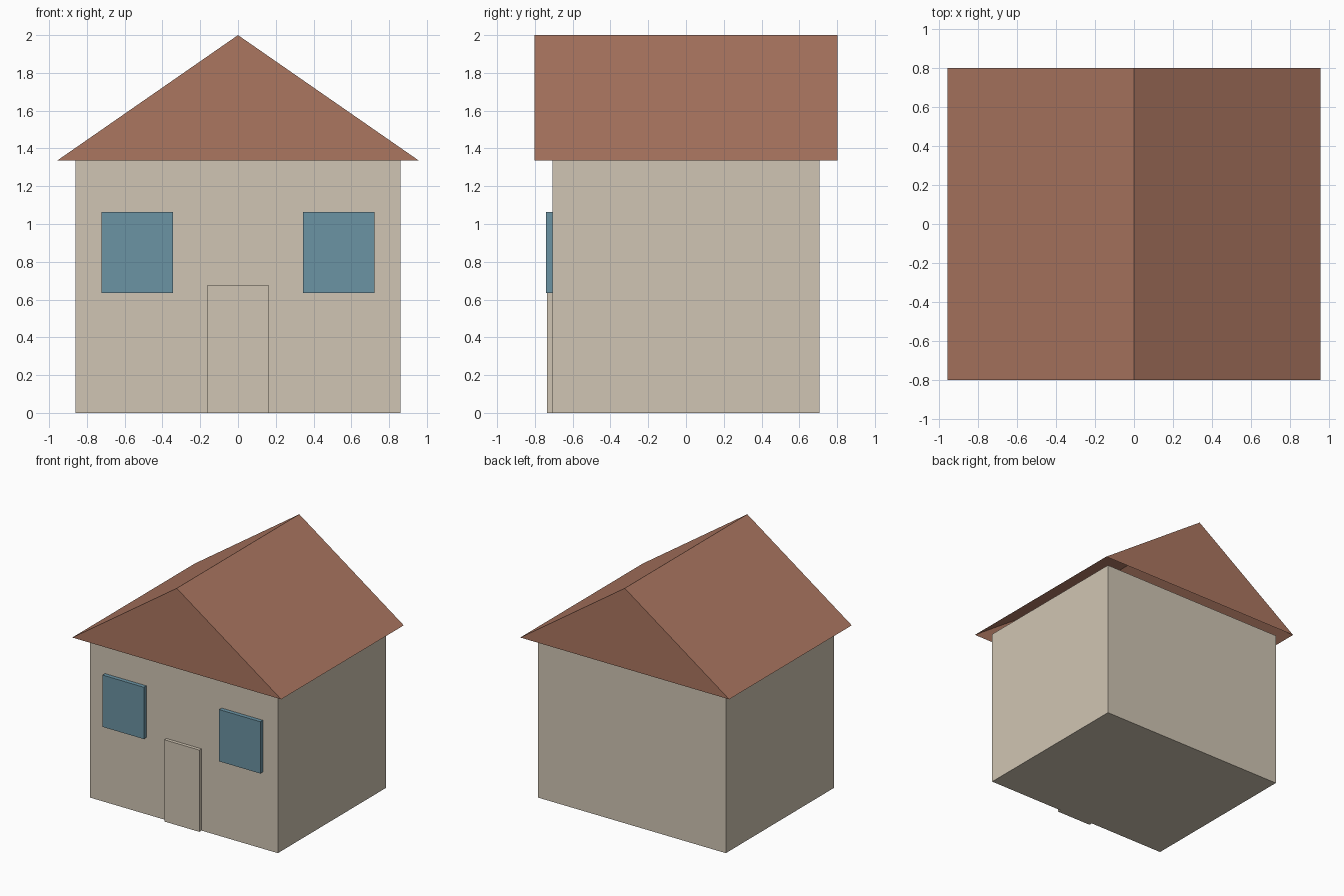
import bpy, bmesh

if "Cube" in bpy.data.objects:
    bpy.data.objects.remove(bpy.data.objects["Cube"])


def material(name, rgb):
    """Flat colour from 0-255 sRGB values, stored as linear."""
    def lin(c):
        c /= 255
        return c / 12.92 if c <= 0.04045 else ((c + 0.055) / 1.055) ** 2.4
    mat = bpy.data.materials.new(name)
    mat.diffuse_color = (*map(lin, rgb), 1)
    mat.use_nodes = True
    mat.node_tree.nodes["Principled BSDF"].inputs["Base Color"].default_value = mat.diffuse_color
    return mat


def finish(name, bm, mat):
    bmesh.ops.recalc_face_normals(bm, faces=bm.faces)
    mesh = bpy.data.meshes.new(name)
    bm.to_mesh(mesh)
    bm.free()
    mesh.materials.append(mat)
    obj = bpy.data.objects.new(name, mesh)
    bpy.context.collection.objects.link(obj)
    return obj


def box(name, lo, hi, mat):
    bm = bmesh.new()
    bmesh.ops.create_cube(bm, size=1)
    for v in bm.verts:
        v.co = [h if c > 0 else l for c, l, h in zip(v.co, lo, hi)]
    return finish(name, bm, mat)


cream = material("cream plaster", (208, 197, 179))
terracotta = material("terracotta", (171, 118, 96))
blue = material("window blue", (107, 147, 163))

EAVE, RIDGE = 1.336, 2.0
WALL_Y = 0.707

# Walls
box("walls", (-0.86, -WALL_Y, 0), (0.86, WALL_Y, EAVE), cream)

# Gabled roof shell, open underneath so the eaves are hollow
bm = bmesh.new()
ends = []
for y in (-0.802, 0.802):
    ends.append([bm.verts.new(p) for p in
                 ((-0.957, y, EAVE), (0, y, RIDGE), (0.957, y, EAVE))])
    bm.faces.new(ends[-1])
front, back = ends
for i in range(2):
    bm.faces.new((front[i], front[i + 1], back[i + 1], back[i]))
roof = finish("roof", bm, terracotta)

# Door slab
box("door", (-0.161, -0.735, 0), (0.161, -WALL_Y + 0.02, 0.677), cream)

# Windows, one on each side of the door
for side, x in (("left", -0.534), ("right", 0.534)):
    box(side + "_window", (x - 0.189, -0.74, 0.635),
        (x + 0.189, -WALL_Y + 0.02, 1.064), blue)
